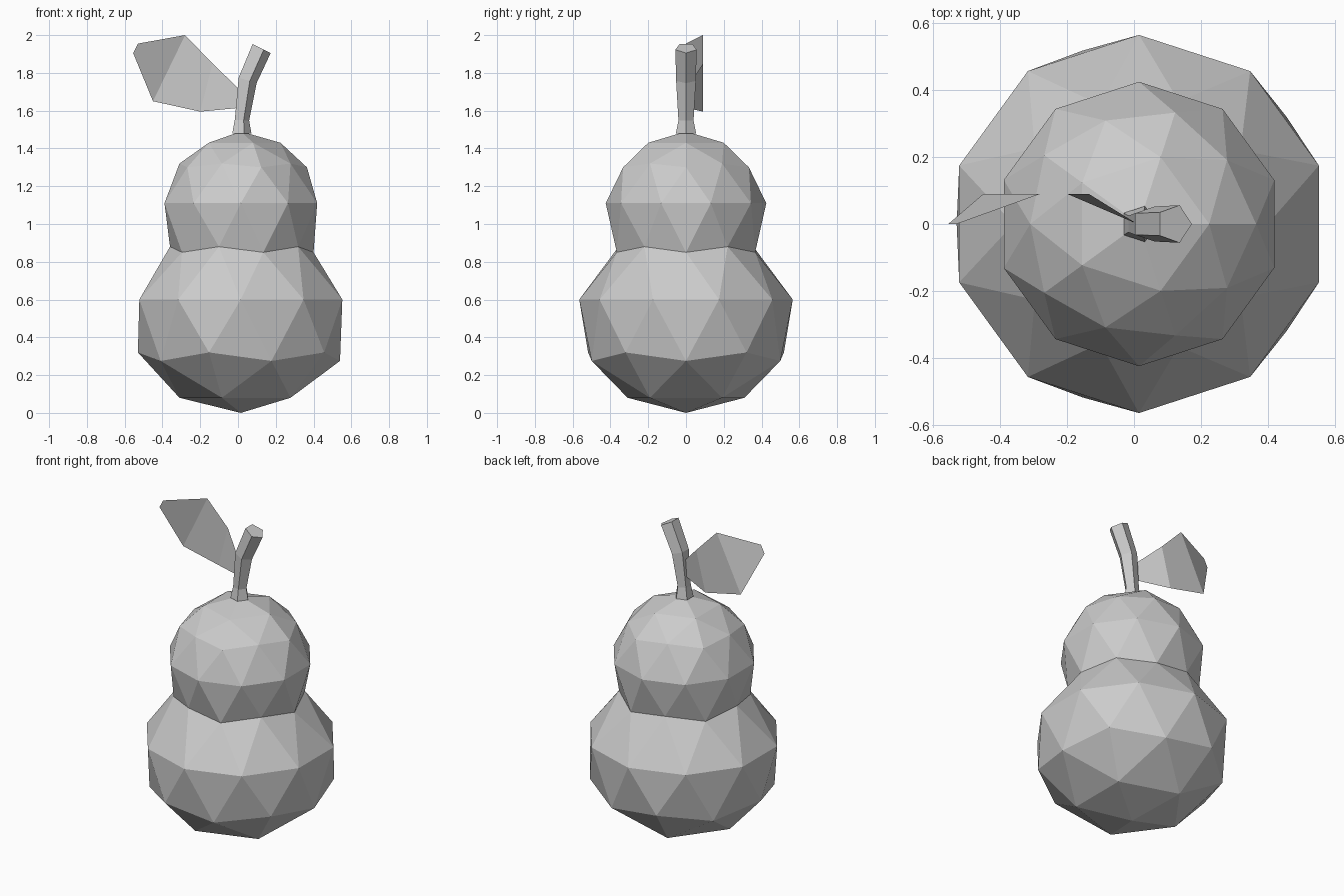
import bpy, bmesh
from math import sin, cos, pi
from mathutils import Vector, Matrix

cube = bpy.data.objects.get("Cube")
if cube:
    bpy.data.objects.remove(cube, do_unlink=True)

GREY = (0.6, 0.6, 0.6, 1)
grey = bpy.data.materials.new("plain_grey")
grey.use_nodes = True
grey.diffuse_color = GREY
grey.node_tree.nodes["Principled BSDF"].inputs["Base Color"].default_value = GREY

AXIS_X = 0.015


def finish(bm, name, solid=True):
    if solid:
        bmesh.ops.recalc_face_normals(bm, faces=bm.faces[:])
    mesh = bpy.data.meshes.new(name)
    bm.to_mesh(mesh)
    bm.free()
    mesh.materials.append(grey)
    obj = bpy.data.objects.new(name, mesh)
    bpy.context.collection.objects.link(obj)
    return obj


# Fruit: two faceted bulbs sharing a ten-sided neck
bm = bmesh.new()


def ring(even, odd, turn=0.0):
    """Ten points; even and odd ones have their own (radius, height)."""
    points = []
    for i in range(10):
        r, z = odd if i % 2 else even
        a = (i + turn) * pi / 5
        points.append(bm.verts.new((AXIS_X + r * cos(a), r * sin(a), z)))
    return points


def stitch(straight, turned):
    """Triangle band between a ring and one turned by half a step."""
    for i in range(10):
        j = (i + 1) % 10
        bm.faces.new((straight[i], straight[j], turned[i]))
        bm.faces.new((straight[j], turned[j], turned[i]))


def cap(rim, first, radius, height, pole_z):
    """Close a rim with a five-sided ring and a pole."""
    pole = bm.verts.new((AXIS_X, 0, pole_z))
    inner = []
    for i in range(first, 10, 2):
        a = i * pi / 5
        inner.append(bm.verts.new((AXIS_X + radius * cos(a), radius * sin(a), height)))
    for k in range(5):
        i = first + 2 * k
        v, w = inner[k], inner[(k + 1) % 5]
        a, b, c = rim[i], rim[(i + 1) % 10], rim[(i + 2) % 10]
        for tri in ((v, a, b), (v, b, w), (w, b, c), (v, w, pole)):
            if not bm.faces.get(tri):
                bm.faces.new(tri)


base = ring((0.525, 0.275), (0.545, 0.32))
belly = ring((0.565, 0.6), (0.565, 0.6), 0.5)
neck = ring((0.385, 0.85), (0.375, 0.88))
chest = ring((0.425, 1.11), (0.425, 1.11), 0.5)
shoulder = ring((0.35, 1.30), (0.325, 1.32))
for straight, turned in ((base, belly), (neck, belly), (neck, chest), (shoulder, chest)):
    stitch(straight, turned)
cap(base, 1, 0.325, 0.08, 0.0)
cap(shoulder, 0, 0.21, 1.43, 1.49)
finish(bm, "fruit_body")

# Stem: bent five-sided stalk as (x, z, radius, lean)
bm = bmesh.new()
loops = []
for x, z, r, lean in ((0.015, 1.48, 0.056, 0), (0.017, 1.55, 0.042, 0.05),
                      (0.046, 1.762, 0.055, 0.29), (0.12, 1.931, 0.059, 0.46)):
    tilt = Matrix.Rotation(lean, 3, 'Y')
    loops.append([bm.verts.new(Vector((x, 0, z)) + tilt @ Vector(
        (r * cos(k * 2 * pi / 5), r * sin(k * 2 * pi / 5), 0))) for k in range(5)])
for lo, hi in zip(loops, loops[1:]):
    for k in range(5):
        j = (k + 1) % 5
        bm.faces.new((lo[k], lo[j], hi[j], hi[k]))
bm.faces.new(loops[0])
bm.faces.new(loops[-1])
finish(bm, "stem")

# Leaf: thin blade folded into three panels, (top, bottom) pairs from tip to stem
bm = bmesh.new()
pairs = [((-0.53, 0, 1.955), (-0.555, 0, 1.905)),
         ((-0.28, 0.09, 2.0), (-0.45, 0.09, 1.65)),
         ((-0.135, 0.09, 1.85), (-0.2, 0.09, 1.595)),
         ((0.01, 0, 1.71), (0.01, 0, 1.615))]
edges = [[bm.verts.new(p) for p in pair] for pair in pairs]
for (t0, b0), (t1, b1) in zip(edges, edges[1:]):
    bm.faces.new((b0, b1, t1, t0))
finish(bm, "leaf", solid=False)
